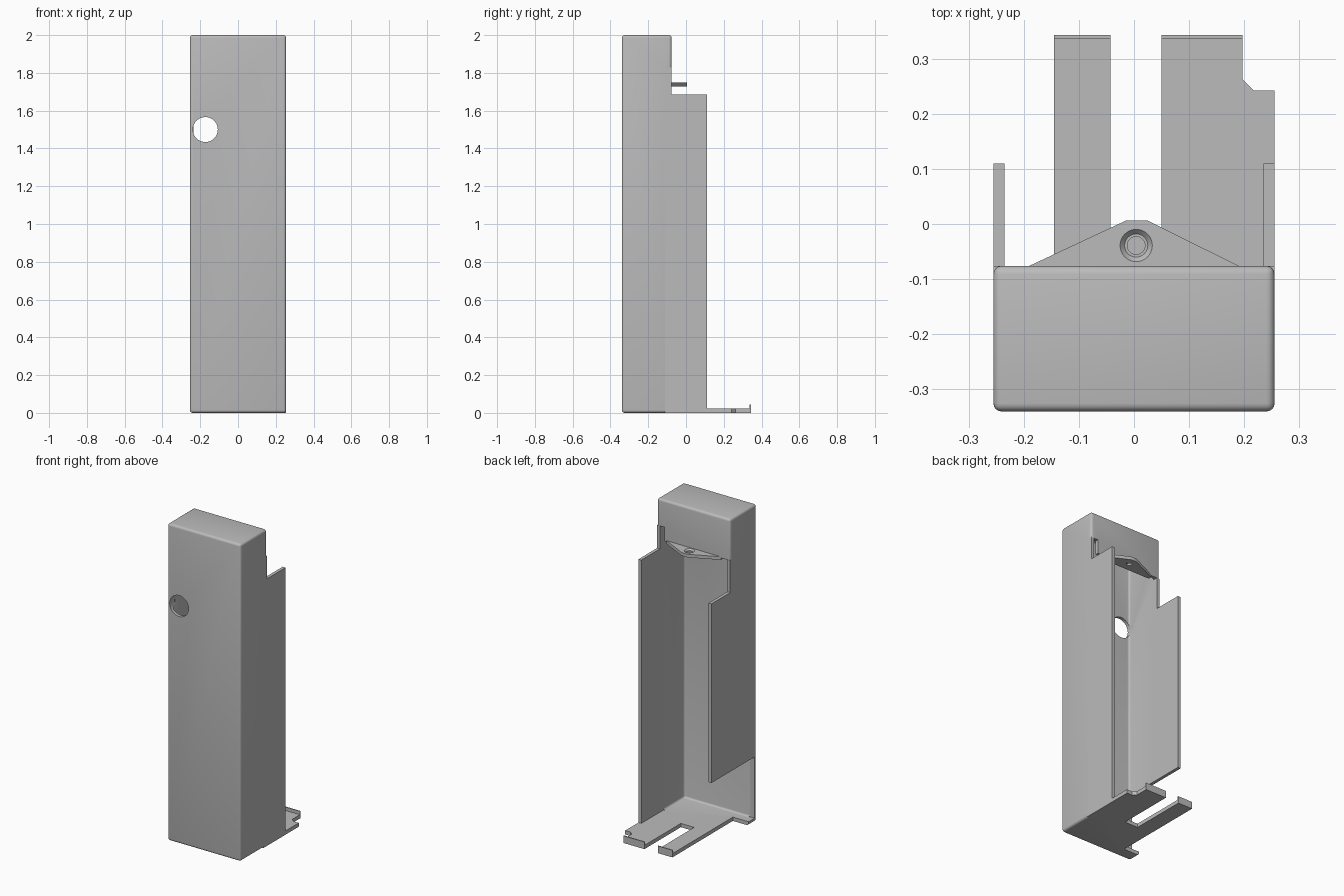
import bpy
import bmesh
from mathutils import Matrix, Vector

cube = bpy.data.objects.get("Cube")
if cube:
    bpy.data.objects.remove(cube, do_unlink=True)

grey = bpy.data.materials.new("sheet_grey")
grey.use_nodes = True
grey.diffuse_color = (0.5, 0.5, 0.5, 1)
grey.node_tree.nodes["Principled BSDF"].inputs["Base Color"].default_value = (0.5, 0.5, 0.5, 1)

T = 0.02                       # sheet thickness
W, FRONT, BACK = 0.255, -0.34, -0.076
FLOOR = 0.024


def finish(name, bm):
    bmesh.ops.recalc_face_normals(bm, faces=bm.faces)
    mesh = bpy.data.meshes.new(name)
    bm.to_mesh(mesh)
    bm.free()
    mesh.materials.append(grey)
    obj = bpy.data.objects.new(name, mesh)
    bpy.context.collection.objects.link(obj)
    return obj


def box(name, lo, hi, radius=0):
    bm = bmesh.new()
    bmesh.ops.create_cube(bm, size=1)
    lo, hi = Vector(lo), Vector(hi)
    for v in bm.verts:
        v.co = (lo + hi) / 2 + v.co * (hi - lo)
    if radius:
        bmesh.ops.bevel(bm, geom=bm.edges[:], offset=radius, segments=4,
                        profile=0.5, affect='EDGES')
    return finish(name, bm)


def cylinder(name, centre, r1, r2, depth, rot=Matrix()):
    bm = bmesh.new()
    bmesh.ops.create_cone(bm, cap_ends=True, segments=40, radius1=r1, radius2=r2,
                          depth=depth, matrix=Matrix.Translation(centre) @ rot)
    return finish(name, bm)


def plate(name, points, place, thickness):
    """Extrude a flat outline; place maps (a, b) to a 3D point."""
    bm = bmesh.new()
    face = bm.faces.new([bm.verts.new(place(a, b)) for a, b in points])
    out = bmesh.ops.extrude_face_region(bm, geom=[face])
    bmesh.ops.translate(bm, vec=thickness,
                        verts=[g for g in out["geom"] if isinstance(g, bmesh.types.BMVert)])
    return finish(name, bm)


def select(obj):
    bpy.ops.object.select_all(action='DESELECT')
    obj.select_set(True)
    bpy.context.view_layer.objects.active = obj


def cut(obj, *cutters):
    for c in cutters:
        mod = obj.modifiers.new("cut", 'BOOLEAN')
        mod.operation, mod.solver, mod.object = 'DIFFERENCE', 'EXACT', c
        select(obj)
        bpy.ops.object.modifier_apply(modifier=mod.name)
        bpy.data.objects.remove(c, do_unlink=True)


# Hollow housing, open at the back below the top hood
housing = box("housing", (-W, FRONT, 0), (W, BACK, 2), 0.015)
cut(housing,
    box("cavity", (-W + T, FRONT + T, FLOOR), (W - T, BACK - T, 2 - T), 0.012),
    box("back_opening", (-1, BACK - T - 0.015, -1), (1, 1, 1.742)),
    box("corner_relief", (0.205, BACK - T - 0.015, 1.7), (1, 1, 1.83)),
    box("side_window", (-1, FRONT + T, FLOOR), (-W + T + 0.015, 1, 0.41)),
    box("floor_notch", (-1, -0.26, -1), (-0.145, 1, 0.41)),
    cylinder("sight_hole", (-0.173, FRONT, 1.5), 0.066, 0.066, 0.1,
             Matrix.Rotation(1.5707963, 4, 'X')))

# Side walls, each with its own stepped outline in (y, z)
root = BACK - T - 0.015
plate("left_wall",
      [(root, 0.0), (0.11, 0.0), (0.11, 1.685), (BACK, 1.685), (BACK, 1.83), (root, 1.83)],
      lambda y, z: (W - T, y, z), (T, 0, 0))
plate("right_wall",
      [(root, 0.41), (0.11, 0.41), (0.11, 1.54), (BACK, 1.54), (BACK, 1.742), (root, 1.742)],
      lambda y, z: (-W, y, z), (T, 0, 0))

# Floor tongue with a slot between two fingers
plate("floor_tongue",
      [(-0.145, root), (W, root), (W, 0.242), (0.217, 0.242), (0.197, 0.262),
       (0.197, 0.343), (0.05, 0.343), (0.05, -0.02), (-0.043, -0.02),
       (-0.043, 0.343), (-0.145, 0.343)],
      lambda x, y: (x, y, 0), (0, 0, FLOOR))
for side, x0, x1 in (("left", 0.05, 0.197), ("right", -0.145, -0.043)):
    box(side + "_finger_lip", (x0, 0.336, 0.01), (x1, 0.343, 0.045))

# Screw bracket folded out of the hood's back panel
bracket = plate("screw_bracket",
                [(-0.19, BACK - T), (-0.19, BACK), (-0.015, 0.006), (0.025, 0.006),
                 (0.19, BACK), (0.19, BACK - T)],
                lambda x, y: (x, y, 1.729), (0, 0, 0.02))
cut(bracket,
    cylinder("screw_hole", (0.004, -0.039, 1.74), 0.016, 0.016, 0.1),
    cylinder("countersink", (0.004, -0.039, 1.746), 0.021, 0.032, 0.012))

for obj in (housing, bracket):
    select(obj)
    bpy.ops.object.shade_smooth_by_angle(angle=0.6)
